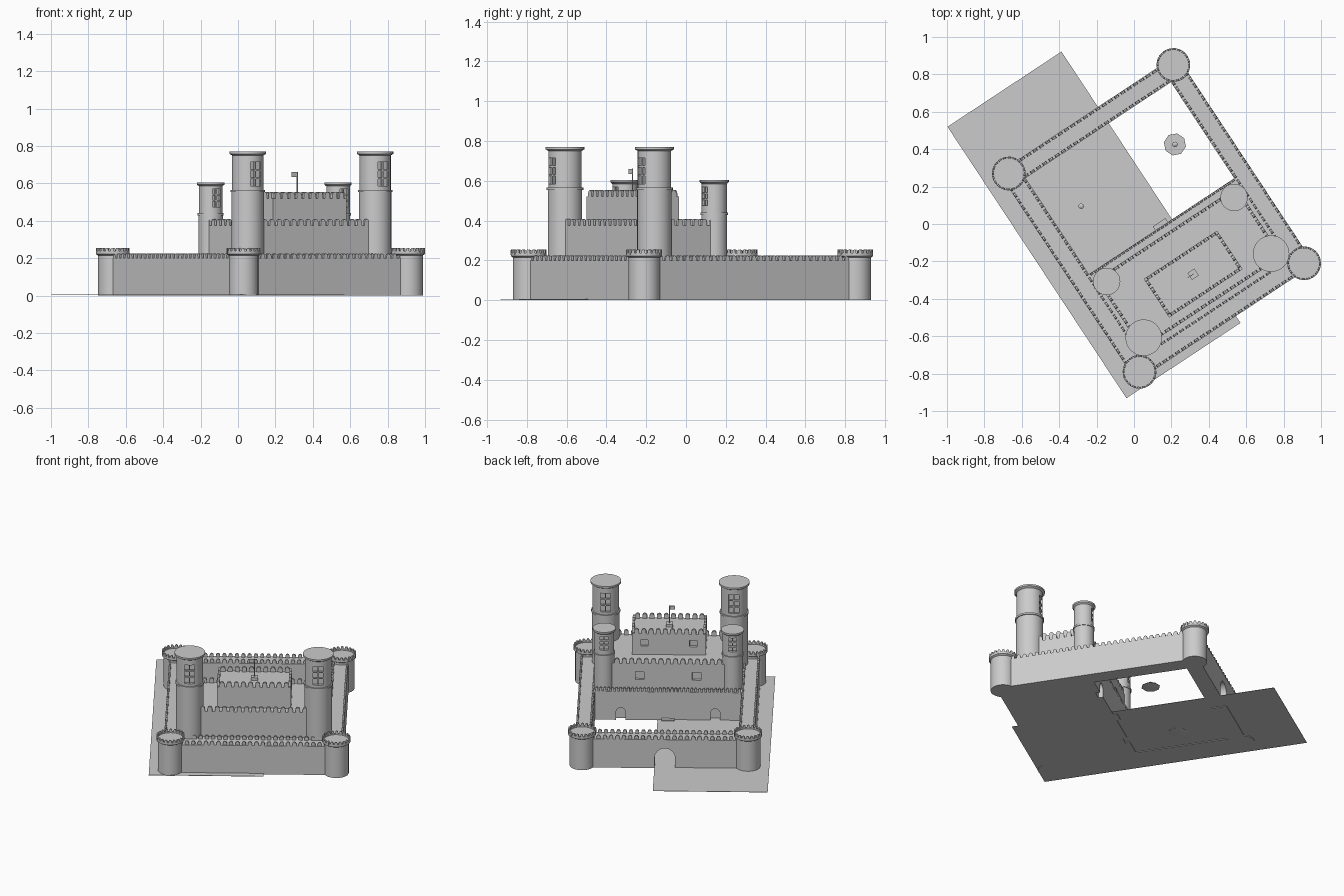
import bpy, bmesh, math
from mathutils import Matrix, Vector

cube = bpy.data.objects.get("Cube")
if cube:
    bpy.data.objects.remove(cube)

stone = bpy.data.materials.new("grey stone")
stone.use_nodes = True
GREY = (0.6, 0.6, 0.6, 1)
stone.diffuse_color = GREY
stone.node_tree.nodes["Principled BSDF"].inputs["Base Color"].default_value = GREY

# The castle is laid out square, then turned into place
PLACE = Matrix.Translation((0.12, 0.03, 0)) @ Matrix.Rotation(math.radians(33.4), 4, 'Z')
parts, cutters = [], []


def finish(name, bm, cutter=False):
    bmesh.ops.recalc_face_normals(bm, faces=bm.faces)
    mesh = bpy.data.meshes.new(name)
    bm.to_mesh(mesh)
    bm.free()
    mesh.transform(PLACE)
    mesh.materials.append(stone)
    ob = bpy.data.objects.new(name, mesh)
    bpy.context.scene.collection.objects.link(ob)
    ob.hide_render = cutter
    (cutters if cutter else parts).append(ob)
    return ob


def add_box(bm, x, y, z):
    size = Matrix.Diagonal((x[1] - x[0], y[1] - y[0], z[1] - z[0], 1))
    mid = Vector((sum(x) / 2, sum(y) / 2, sum(z) / 2))
    bmesh.ops.create_cube(bm, size=1, matrix=Matrix.Translation(mid) @ size)


def box(name, x, y, z, cutter=False):
    bm = bmesh.new()
    add_box(bm, x, y, z)
    return finish(name, bm, cutter)


def add_prism(bm, profile, depth, matrix):
    # profile in x and z, extruded along y, centred
    face = bm.faces.new([bm.verts.new(matrix @ Vector((x, -depth / 2, z))) for x, z in profile])
    out = bmesh.ops.extrude_face_region(bm, geom=[face])
    verts = [v for v in out["geom"] if isinstance(v, bmesh.types.BMVert)]
    bmesh.ops.translate(bm, verts=verts, vec=matrix.to_3x3() @ Vector((0, depth, 0)))


def arch(width, height, steps=8):
    r = width / 2
    top = [(r * math.cos(math.pi * i / steps), height - r + r * math.sin(math.pi * i / steps))
           for i in range(steps + 1)]
    return [(-r, -0.01), (r, -0.01)] + top


def arch_cutter(name, x, y, z, width, height, depth):
    bm = bmesh.new()
    add_prism(bm, arch(width, height), depth, Matrix.Translation((x, y, z)))
    return finish(name, bm, True)


def lathe(name, x, y, profile, sides=32):
    bm = bmesh.new()
    rings = []
    for r, z in profile:
        rings.append([bm.verts.new((x + r * math.cos(math.tau * i / sides),
                                    y + r * math.sin(math.tau * i / sides), z)) for i in range(sides)])
    for a, b in zip(rings, rings[1:]):
        for i in range(sides):
            j = (i + 1) % sides
            bm.faces.new((a[i], a[j], b[j], b[i]))
    bm.faces.new(rings[0])
    bm.faces.new(rings[-1])
    return finish(name, bm)


def cut(ob, tool):
    mod = ob.modifiers.new("cut", 'BOOLEAN')
    mod.operation, mod.solver, mod.object = 'DIFFERENCE', 'EXACT', tool


def merlon_rows(name, x, y, z, period, width, thick, height, sides="NSEW"):
    # rounded merlons along the edges of a rectangle
    bm = bmesh.new()
    ends = {"N": ((x[0], y[1]), (x[1], y[1])), "S": ((x[0], y[0]), (x[1], y[0])),
            "E": ((x[1], y[0]), (x[1], y[1])), "W": ((x[0], y[0]), (x[0], y[1]))}
    for side in sides:
        a, b = (Vector((*p, z)) for p in ends[side])
        n = round((b - a).length / period)
        turn = Matrix.Rotation(math.pi / 2 if side in "EW" else 0, 4, 'Z')
        for i in range(n):
            spot = a.lerp(b, (i + 0.5) / n)
            add_prism(bm, arch(width, height, 4), thick, Matrix.Translation(spot) @ turn)
    return finish(name, bm)


# Ground sheet
box("ground", (-0.663, 0.067), (-0.714, 1.024), (0.004, 0.006))

# Outer curtain wall with gate
wall = box("curtain_wall", (-0.57, 0.57), (-0.67, 0.67), (0, 0.2))
cut(wall, box("yard_cutter", (-0.465, 0.465), (-0.565, 0.565), (-0.1, 0.3), True))
cut(wall, arch_cutter("gate_cutter", 0, 0.62, 0, 0.13, 0.14, 0.3))
merlon_rows("outer_wall_merlons", (-0.562, 0.562), (-0.66, 0.66), 0.2, 0.04, 0.025, 0.012, 0.025)
merlon_rows("inner_wall_merlons", (-0.475, 0.475), (-0.575, 0.575), 0.2, 0.04, 0.025, 0.012, 0.025)

# Corner towers with crenellated parapets
for sx in (-1, 1):
    for sy in (-1, 1):
        cx, cy = sx * 0.527, sy * 0.635
        lathe("corner_tower", cx, cy, [(0.079, 0), (0.079, 0.215), (0.09, 0.222), (0.09, 0.238),
                                       (0.08, 0.238), (0.08, 0.23)])
        bm = bmesh.new()
        for i in range(20):
            m = Matrix.Translation((cx, cy, 0.237)) @ Matrix.Rotation(math.tau * i / 20, 4, 'Z')
            add_prism(bm, arch(0.017, 0.018, 4), 0.01, m @ Matrix.Translation((0, 0.085, 0)))
        finish("corner_tower_merlons", bm)

# Inner terrace with arched doors and a step
terrace = box("terrace", (-0.466, 0.466), (-0.566, -0.05), (0, 0.199))
for sx in (-1, 1):
    cut(terrace, arch_cutter("door_cutter", sx * 0.3, -0.05, 0.01, 0.06, 0.075, 0.06))
merlon_rows("terrace_merlons", (-0.465, 0.465), (-0.5, -0.057), 0.198, 0.025, 0.016, 0.012, 0.027, "N")
box("terrace_step", (-0.04, 0.04), (-0.06, -0.025), (0, 0.015))

# Keep in two tiers
TIERS = [("lower_keep", 0.45, (-0.54, -0.095), (0.19, 0.375), 0.18, 0.055, 0.29),
         ("upper_keep", 0.235, (-0.48, -0.233), (0.37, 0.52), 0.155, 0.045, 0.455)]
for name, hx, ys, zs, wx, ws, wz in TIERS:
    tier = box(name, (-hx, hx), ys, zs)
    for sx in (-1, 1):
        cut(tier, box("window_cutter", (sx * wx - ws / 2, sx * wx + ws / 2),
                      (ys[1] - 0.02, ys[1] + 0.02), (wz - ws / 2, wz + ws / 2), True))
    merlon_rows(name + "_merlons", (-hx + 0.008, hx - 0.008), (ys[0] + 0.008, ys[1] - 0.008),
                zs[1], 0.046, 0.03, 0.016, 0.034)


# Keep towers: banded shaft, flat cap and barred windows
def keep_tower(name, cx, cy, r, band, top, win_w, win_z):
    lip = r * 1.16
    shaft = lathe(name, cx, cy, [(r * 1.03, 0), (r * 1.03, band - 0.006), (r * 1.1, band - 0.006),
                                 (r * 1.1, band + 0.006), (r, band + 0.006), (r, top - 0.02),
                                 (lip, top - 0.012), (lip, top)])
    bars = bmesh.new()
    half = win_w / 2
    for s in (-1, 1):
        face = cy + s * r
        depth = (face - 0.02, face + 0.02)
        cut(shaft, box("tower_window_cutter", (cx - half, cx + half), depth, win_z, True))
        bar = sorted((face - s * 0.021, face - s * 0.009))
        add_box(bars, (cx - 0.004, cx + 0.004), bar, win_z)
        for t in (1 / 3, 2 / 3):
            z = win_z[0] + t * (win_z[1] - win_z[0])
            add_box(bars, (cx - half, cx + half), bar, (z - 0.004, z + 0.004))
    finish(name + "_window_bars", bars)


for sx in (-1, 1):
    keep_tower("great_tower", sx * 0.408, -0.495, 0.084, 0.56, 0.77, 0.065, (0.585, 0.715))
    keep_tower("small_tower", sx * 0.408, -0.135, 0.063, 0.435, 0.605, 0.05, (0.475, 0.57))

# Flag on the keep roof
box("flag_base", (-0.022, 0.022), (-0.379, -0.335), (0.515, 0.54))
lathe("flag_pole", 0, -0.357, [(0.003, 0.53), (0.003, 0.662)], 8)
box("flag", (-0.036, 0), (-0.3585, -0.3555), (0.634, 0.66))

# Courtyard fountains
for sx in (-1, 1):
    lathe("fountain", sx * 0.3, 0.276, [(0.03, 0), (0.06, 0.003), (0.06, 0.005), (0.016, 0.0055),
                                        (0.006, 0.012), (0.006, 0.03), (0.015, 0.034), (0.004, 0.04)], 8)

# Bake the cuts, drop the cutters, shade
graph = bpy.context.evaluated_depsgraph_get()
graph.update()
for ob in parts:
    if ob.modifiers:
        baked = bpy.data.meshes.new_from_object(ob.evaluated_get(graph))
        ob.modifiers.clear()
        ob.data = baked
for ob in cutters:
    bpy.data.objects.remove(ob)
bpy.ops.object.select_all(action='DESELECT')
for ob in parts:
    ob.select_set(True)
bpy.context.view_layer.objects.active = parts[0]
bpy.ops.object.shade_smooth_by_angle(angle=math.radians(30))
